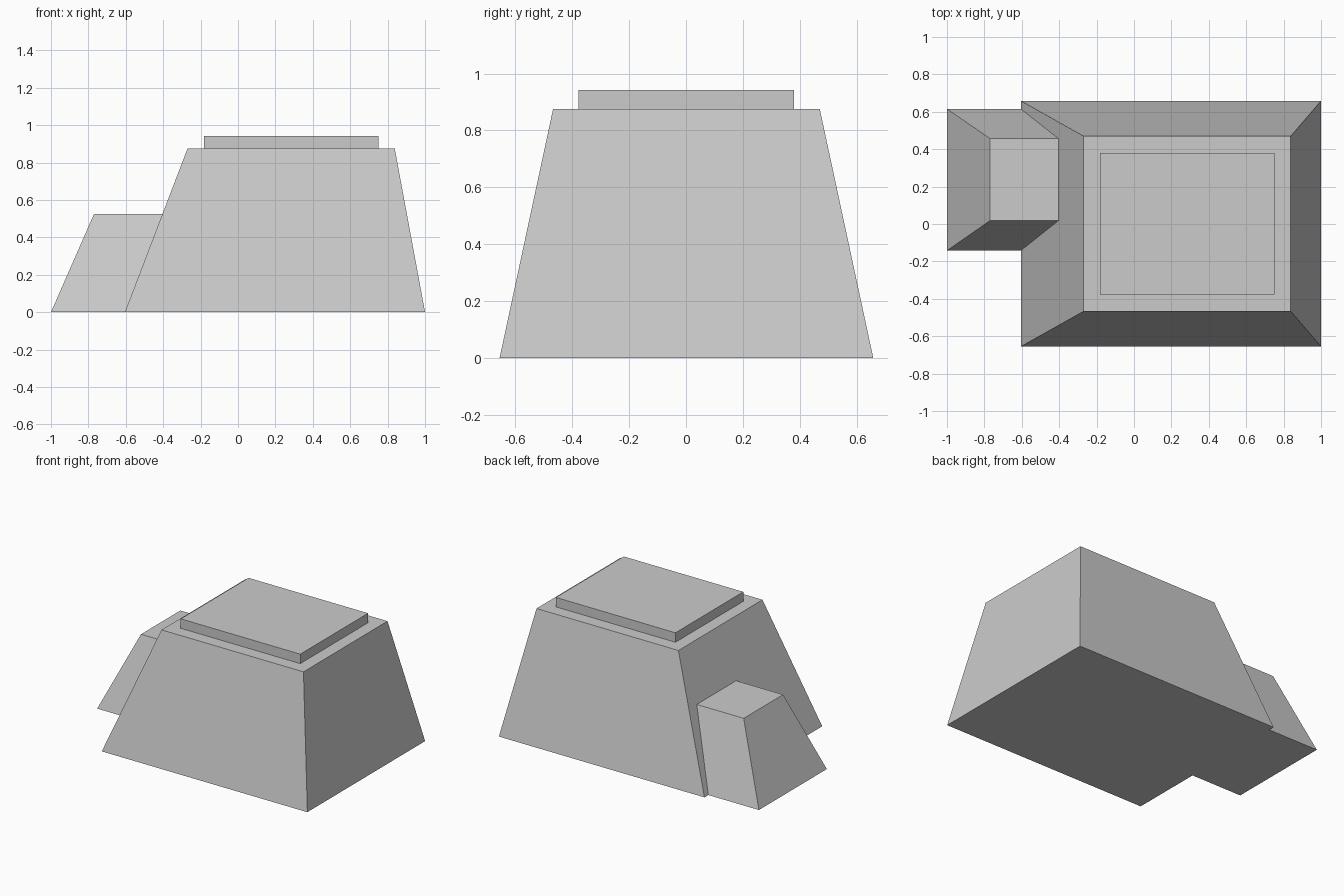
import bpy
import bmesh

if "Cube" in bpy.data.objects:
    bpy.data.objects.remove(bpy.data.objects["Cube"])

grey = bpy.data.materials.new("light_grey")
grey.diffuse_color = (0.6, 0.6, 0.6, 1)
grey.use_nodes = True
grey.node_tree.nodes["Principled BSDF"].inputs["Base Color"].default_value = grey.diffuse_color


def frustum(name, low, high, z0, z1):
    """Block between two rectangles, each given as (x0, x1, y0, y1)."""
    bm = bmesh.new()
    rings = []
    for (x0, x1, y0, y1), z in ((low, z0), (high, z1)):
        rings.append([bm.verts.new((x, y, z))
                      for x, y in ((x0, y0), (x1, y0), (x1, y1), (x0, y1))])
    bottom, top = rings
    bm.faces.new(bottom[::-1])
    bm.faces.new(top)
    for i in range(4):
        j = (i + 1) % 4
        bm.faces.new((bottom[i], bottom[j], top[j], top[i]))
    mesh = bpy.data.meshes.new(name)
    bm.to_mesh(mesh)
    bm.free()
    mesh.materials.append(grey)
    obj = bpy.data.objects.new(name, mesh)
    bpy.context.collection.objects.link(obj)
    return obj


# Main tapered body
frustum("main_body", (-0.605, 1.0, -0.655, 0.658), (-0.27, 0.838, -0.467, 0.47), 0, 0.875)

# Thin slab on the flat top
frustum("top_slab", (-0.183, 0.75, -0.377, 0.379), (-0.183, 0.75, -0.377, 0.379), 0.875, 0.942)

# Small side block, its inner face flush with the sloping body wall
frustum("side_block", (-1.0, -0.605, -0.142, 0.615), (-0.77, -0.404, 0.018, 0.457), 0, 0.525)
